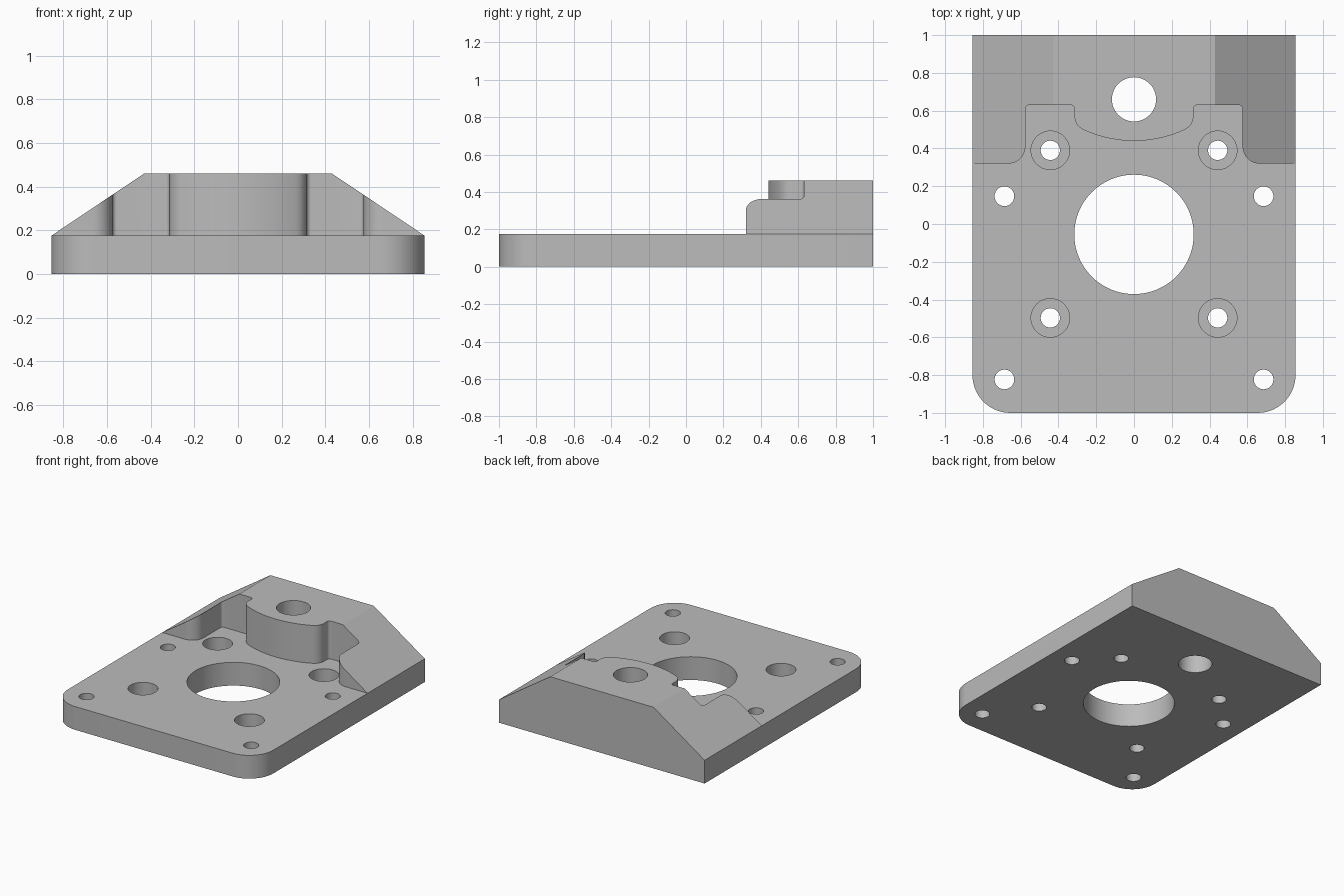
import bpy, bmesh, math
from mathutils import Vector

if "Cube" in bpy.data.objects:
    bpy.data.objects.remove(bpy.data.objects["Cube"], do_unlink=True)

W, PLATE, TOP, RIDGE = 0.855, 0.175, 0.46, 0.43


def fillet(corners, steps=10):
    """Round each (x, y, radius) corner of an outline."""
    out = []
    for i, (x, y, r) in enumerate(corners):
        p = Vector((x, y))
        if r == 0:
            out.append(p)
            continue
        a = (Vector(corners[i - 1][:2]) - p).normalized()
        b = (Vector(corners[(i + 1) % len(corners)][:2]) - p).normalized()
        half = a.angle(b) / 2
        centre = p + (a + b).normalized() * r / math.sin(half)
        start = p + a * r / math.tan(half) - centre
        end = p + b * r / math.tan(half) - centre
        sweep = start.angle(end)
        for k in range(steps + 1):
            t = k / steps
            out.append(centre + (start * math.sin((1 - t) * sweep)
                                 + end * math.sin(t * sweep)) / math.sin(sweep))
    return out


def prism(name, outline, z0, z1, slopes=False):
    bm = bmesh.new()
    face = bm.faces.new([bm.verts.new((p[0], p[1], z0)) for p in outline])
    ext = bmesh.ops.extrude_face_region(bm, geom=[face])
    bmesh.ops.translate(bm, vec=(0, 0, z1 - z0),
                        verts=[v for v in ext["geom"] if isinstance(v, bmesh.types.BMVert)])
    if slopes:  # trim both upper sides to a slant
        for s in (-1, 1):
            bmesh.ops.bisect_plane(
                bm, geom=bm.verts[:] + bm.edges[:] + bm.faces[:], clear_outer=True,
                plane_co=(s * RIDGE, 0, TOP), plane_no=(s * (TOP - PLATE), 0, W - RIDGE))
            bmesh.ops.holes_fill(bm, edges=[e for e in bm.edges if e.is_boundary])
    bmesh.ops.recalc_face_normals(bm, faces=bm.faces[:])
    mesh = bpy.data.meshes.new(name)
    bm.to_mesh(mesh)
    bm.free()
    obj = bpy.data.objects.new(name, mesh)
    bpy.context.collection.objects.link(obj)
    return obj


def cut(body, cutter):
    cutter.hide_render = True
    mod = body.modifiers.new("cut", "BOOLEAN")
    mod.operation, mod.solver, mod.object = "DIFFERENCE", "EXACT", cutter
    bpy.ops.object.modifier_apply(modifier=mod.name)
    bpy.data.objects.remove(cutter, do_unlink=True)


def bore(body, x, y, radius, floor=-0.1, sides=48):
    ring = [(x + radius * math.cos(math.tau * k / sides),
             y + radius * math.sin(math.tau * k / sides)) for k in range(sides)]
    cut(body, prism("bore_cutter", ring, floor, 0.6))


# Full-height body with rounded front corners and slanted shoulders
body = prism("mounting_plate",
             fillet([(-W, -1, 0.2), (W, -1, 0.2), (W, 1, 0), (-W, 1, 0)], 14),
             0, TOP, slopes=True)
bpy.ops.object.select_all(action="DESELECT")
bpy.context.view_layer.objects.active = body
body.select_set(True)

# Stepped pocket with a bulging nose clears everything above the plate
right = [(1.1, -1.2, 0), (1.1, 0.32, 0), (0.575, 0.32, 0.09),
         (0.575, 0.63, 0.02), (0.315, 0.63, 0.02), (0.315, 0.523, 0.08)]
R = 0.64
nose = []
for k in range(17):
    x = 0.26 - 0.52 * k / 16
    nose.append((x, 0.44 + R - math.sqrt(R * R - x * x), 0))
left = [(-x, y, r) for x, y, r in reversed(right)]
cut(body, prism("pocket_cutter", fillet(right + nose + left), PLATE, 0.7))

# Central opening and the hole through the raised block
bore(body, 0, -0.055, 0.316, sides=96)
bore(body, 0, 0.66, 0.117)

# Counterbored screw holes and plain mounting holes
for s in (-1, 1):
    for y in (0.39, -0.497):
        bore(body, s * 0.443, y, 0.102, floor=0.065)
        bore(body, s * 0.443, y, 0.051)
    for y in (0.147, -0.823):
        bore(body, s * 0.686, y, 0.052)

# Plain grey finish
grey = bpy.data.materials.new("plain_grey")
grey.use_nodes = True
colour = (0.5, 0.5, 0.5, 1)
grey.diffuse_color = colour
grey.node_tree.nodes["Principled BSDF"].inputs["Base Color"].default_value = colour
body.data.materials.clear()
body.data.materials.append(grey)
bpy.ops.object.shade_smooth_by_angle(angle=math.radians(30))
